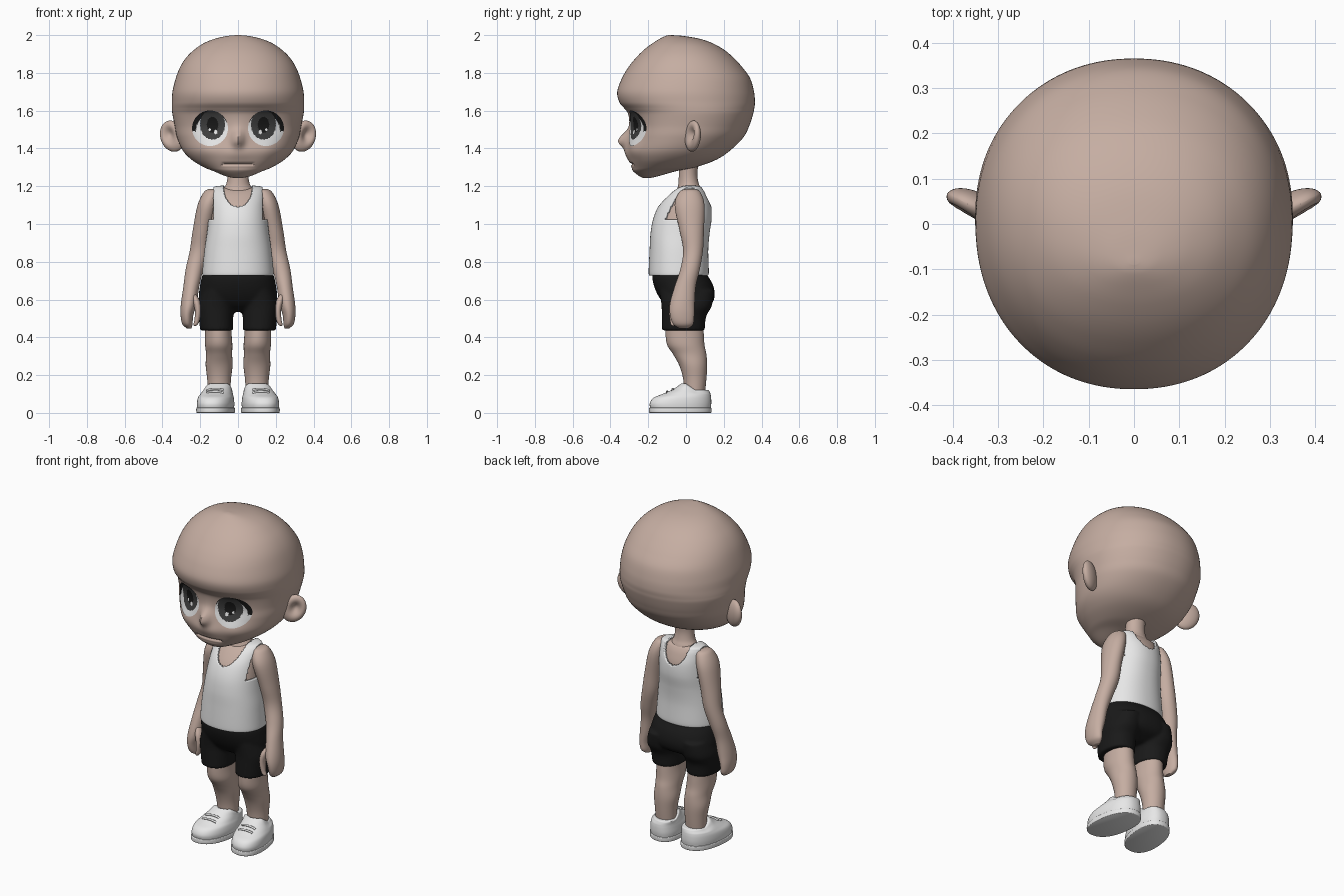
import bpy, bmesh
from math import sin, cos, pi, exp, radians
from mathutils import Matrix, Vector
from mathutils.bvhtree import BVHTree

if "Cube" in bpy.data.objects:
    bpy.data.objects.remove(bpy.data.objects["Cube"])


def material(name, r, g, b):
    m = bpy.data.materials.new(name)
    m.diffuse_color = (r, g, b, 1)
    m.use_nodes = True
    m.node_tree.nodes["Principled BSDF"].inputs["Base Color"].default_value = m.diffuse_color
    return m


SKIN = material("skin", 0.56, 0.42, 0.36)
WHITE = material("white", 0.80, 0.80, 0.80)
BLACK = material("black", 0.01, 0.01, 0.01)
IRIS = material("iris grey", 0.05, 0.05, 0.05)


def loft(bm, rows, n=2.0, sub=5, segs=48, s=1, fn=None):
    """Rows (z, centre x, half width, y front, y back) joined by a smooth closed skin."""
    secs = []
    for i in range(len(rows) - 1):
        p = [rows[max(0, min(len(rows) - 1, i + k))] for k in (-1, 0, 1, 2)]
        for j in range(sub + (i == len(rows) - 2)):
            t = j / sub
            secs.append([0.5 * (2 * b + (c - a) * t + (2 * a - 5 * b + 4 * c - d) * t * t
                                + (3 * b - a - 3 * c + d) * t ** 3) for a, b, c, d in zip(*p)])
    rings = []
    for z, cx, hw, yf, yb in secs:
        ring = []
        for k in range(segs):
            c, d = cos(2 * pi * k / segs), sin(2 * pi * k / segs)
            x = s * cx + hw * abs(c) ** (2 / n) * (1 if c > 0 else -1)
            y = (yf + yb) / 2 + (yb - yf) / 2 * abs(d) ** (2 / n) * (1 if d > 0 else -1)
            co = Vector((x, y, z))
            ring.append(bm.verts.new(fn(co) if fn else co))
        rings.append(ring)
    for a, b in zip(rings, rings[1:]):
        for k in range(segs):
            bm.faces.new((a[k], a[(k + 1) % segs], b[(k + 1) % segs], b[k]))
    bm.faces.new(rings[0][::-1])
    bm.faces.new(rings[-1])


def finish(name, bm, *mats, recalc=True):
    if recalc:
        bmesh.ops.recalc_face_normals(bm, faces=bm.faces)
    me = bpy.data.meshes.new(name)
    bm.to_mesh(me)
    for m in mats:
        me.materials.append(m)
    me.polygons.foreach_set("use_smooth", [True] * len(me.polygons))
    me.set_sharp_from_angle(angle=radians(55))
    ob = bpy.data.objects.new(name, me)
    bpy.context.collection.objects.link(ob)
    return ob


def bump(x, z, cx, cz, sx, sz):
    return exp(-((x - cx) / sx) ** 2 - ((z - cz) / sz) ** 2)


# Head with eye sockets, nose, muzzle and mouth crease
def face(co):
    if co.y < -0.08:
        x, z = co.x, co.z
        co.y += 0.018 * bump(abs(x), z, 0.145, 1.51, 0.09, 0.075)
        co.y -= 0.052 * bump(x, z, 0, 1.44, 0.028, 0.05 if z > 1.44 else 0.035)
        co.y -= 0.015 * bump(x, z, 0, 1.375, 0.08, 0.04)
        co.y -= 0.012 * bump(abs(x), z, 0.17, 1.39, 0.07, 0.05)
        if abs(x) < 0.085:
            co.y += 0.012 * bump(0, z, 0, 1.317, 1, 0.006)
    return co


HEAD = [(1.243, 0, .02, -.225, -.19), (1.255, 0, .07, -.25, -.14), (1.28, 0, .13, -.28, -.05),
        (1.30, 0, .18, -.288, .05), (1.34, 0, .245, -.30, .16), (1.39, 0, .293, -.308, .235),
        (1.46, 0, .323, -.306, .305), (1.52, 0, .335, -.30, .335), (1.58, 0, .347, -.306, .355),
        (1.61, 0, .35, -.325, .361), (1.645, 0, .35, -.353, .365), (1.70, 0, .347, -.364, .36),
        (1.77, 0, .33, -.34, .34), (1.83, 0, .307, -.305, .298), (1.88, 0, .275, -.265, .252),
        (1.92, 0, .235, -.225, .205), (1.955, 0, .185, -.18, .145), (1.98, 0, .125, -.14, .075),
        (1.995, 0, .06, -.11, -.01), (2.0, 0, .01, -.09, -.075)]
bm = bmesh.new()
loft(bm, HEAD, n=2.12, sub=8, segs=144, fn=face)
head_tree = BVHTree.FromBMesh(bm)
finish("head", bm, SKIN)


# Eyes: thin plates laid on the face, coloured by ellipses
def inside(x, z, cx, cz, rx, rz):
    return ((x - cx) / rx) ** 2 + ((z - cz) / rz) ** 2 < 1


def eye_colour(x, z):
    if inside(x, z, .118, 1.487, .009, .011) or inside(x, z, .15, 1.50, .006, .007):
        return 0
    if inside(x, z, .135, 1.525, .03, .042):
        return 1
    if inside(x, z, .135, 1.525, .066, .078):
        return 2
    if z > 1.49 and not inside(x, z, .135, 1.49, .088, .093):
        return 1
    return 0


for s, side in ((1, "left"), (-1, "right")):
    bm = bmesh.new()
    R, K = 26, 72
    grid = []
    for i in range(R + 1):
        ring = []
        for k in range(K):
            r, a = max(i, 0.05) / R, 2 * pi * k / K
            x, z = s * (0.148 + 0.095 * r * cos(a)), 1.507 + 0.094 * r * sin(a)
            hit = head_tree.ray_cast(Vector((x, -1, z)), Vector((0, 1, 0)))[0]
            ring.append(bm.verts.new((x, hit.y - 0.005, z)))
        grid.append(ring)
    for a, b in zip(grid, grid[1:]):
        for k in range(K):
            f = bm.faces.new((a[k], a[(k + 1) % K], b[(k + 1) % K], b[k]))
            c = f.calc_center_median()
            f.material_index = eye_colour(abs(c.x), c.z)
            f.normal_update()
            if f.normal.y > 0:
                f.normal_flip()
    finish(side + "_eye", bm, WHITE, BLACK, IRIS, recalc=False)

    # Ear: flattened ball with a hollow on the front
    bm = bmesh.new()
    bmesh.ops.create_uvsphere(bm, u_segments=40, v_segments=28, radius=1)
    turn = Matrix.Rotation(radians(25), 4, 'Z') @ Matrix.Rotation(radians(24), 4, 'Y')
    for v in bm.verts:
        p = Vector((v.co.x * .068, v.co.y * .034, v.co.z * .085))
        if p.y < 0:
            p.y += 0.036 * bump(p.x, p.z, .008, .012, .03, .04)
        p = turn @ p + Vector((.348, .036, 1.465))
        v.co = (s * p.x, p.y, p.z)
    finish(side + "_ear", bm, SKIN)

    # Arm with mitten hand, and thumb
    bm = bmesh.new()
    loft(bm, [(1.185, .132, .02, 0, .045), (1.17, .138, .042, -.035, .075), (1.1, .16, .054, -.06, .098),
              (.97, .187, .052, -.035, .095), (.86, .205, .05, -.015, .09), (.76, .23, .047, -.03, .073),
              (.67, .247, .042, -.06, .052), (.58, .26, .042, -.085, .046), (.52, .27, .034, -.085, .044),
              (.47, .268, .027, -.068, .038), (.447, .258, .012, -.035, .012)], s=s)
    finish(side + "_arm", bm, SKIN)
    bm = bmesh.new()
    loft(bm, [(.63, .235, .012, -.06, -.02), (.59, .22, .019, -.085, -.03), (.54, .212, .016, -.09, -.045),
              (.49, .217, .014, -.085, -.05), (.467, .225, .011, -.08, -.055), (.46, .228, .004, -.07, -.062)],
         segs=24, s=s)
    finish(side + "_thumb", bm, SKIN)

    # Leg
    bm = bmesh.new()
    loft(bm, [(.5, .105, .07, -.105, .09), (.42, .104, .07, -.108, .094), (.36, .102, .072, -.1, .098),
              (.31, .1, .069, -.068, .108), (.25, .1, .071, -.035, .112), (.18, .1, .063, -.015, .108),
              (.1, .1, .058, -.008, .1)], s=s)
    finish(side + "_leg", bm, SKIN)

    # Shoe: toes turned out, heel collar lower than the tongue
    def shoe_shape(co, s=s):
        if co.z > .1:
            co.z -= (co.z - .1) * .6 * max(0, min(1, co.y / .05))
        co.x -= s * .12 * co.y
        return co

    bm = bmesh.new()
    loft(bm, [(.02, .115, .094, -.188, .13), (.05, .115, .096, -.192, .134), (.08, .115, .092, -.172, .133),
              (.1, .113, .084, -.125, .13), (.125, .108, .074, -.07, .126), (.148, .104, .067, -.035, .12),
              (.155, .102, .056, -.025, .105)], n=2.3, segs=64, s=s, fn=shoe_shape)
    shoe_tree = BVHTree.FromBMesh(bm)
    finish(side + "_shoe", bm, WHITE)
    bm = bmesh.new()
    loft(bm, [(0, .115, .096, -.19, .13), (.004, .115, .099, -.195, .135), (.024, .115, .099, -.195, .136),
              (.028, .115, .095, -.19, .131)], n=2.3, segs=64, s=s, fn=shoe_shape)
    finish(side + "_sole", bm, WHITE)

    # Laces across the instep
    for i, y in enumerate((-.10, -.07)):
        cu = bpy.data.curves.new("lace", 'CURVE')
        cu.dimensions, cu.bevel_depth, cu.bevel_resolution = '3D', .006, 2
        sp = cu.splines.new('POLY')
        sp.points.add(8)
        for k, pt in enumerate(sp.points):
            x = s * .122 + .045 * (k / 4 - 1)
            hit = shoe_tree.ray_cast(Vector((x, y, 1)), Vector((0, 0, -1)))[0]
            pt.co = (x, y, hit.z + .002, 1)
        cu.materials.append(WHITE)
        ob = bpy.data.objects.new(f"{side}_lace_{i + 1}", cu)
        bpy.context.collection.objects.link(ob)

# Neck and upper body skin
TORSO = [(.73, 0, .183, -.19, .112), (.745, 0, .186, -.195, .118), (.86, 0, .175, -.19, .115),
         (.95, 0, .162, -.185, .122), (1.03, 0, .153, -.17, .133), (1.1, 0, .146, -.14, .13),
         (1.15, 0, .142, -.10, .115), (1.18, 0, .136, -.065, .10), (1.195, 0, .122, -.035, .085),
         (1.203, 0, .06, -.005, .055)]
bm = bmesh.new()
loft(bm, [(z - .006, 0, w - .012, f + .012, b - .012) for z, _, w, f, b in TORSO[2:]], n=2.2, segs=64)
finish("upper_body", bm, SKIN)
bm = bmesh.new()
loft(bm, [(1.15, 0, .10, -.06, .09), (1.19, 0, .075, -.045, .078), (1.22, 0, .06, -.04, .066),
          (1.27, 0, .055, -.038, .06), (1.34, 0, .06, -.04, .07)])
finish("neck", bm, SKIN)

# Tank top: same form, with hem, neck and arm openings cut away
bm = bmesh.new()
loft(bm, TORSO, n=2.2, sub=10, segs=160)
cut = []
for f in bm.faces:
    c = f.calc_center_median()
    neck = abs(c.x) < .077 and c.z > 1.195 - .105 * (1 - (c.x / .077) ** 2) ** 0.5
    arm = c.z > 1.02 and abs(c.x) > .128
    if neck or arm or len(f.verts) > 4:
        cut.append(f)
bmesh.ops.delete(bm, geom=cut, context='FACES')
shirt = finish("tank_top", bm, WHITE)
mod = shirt.modifiers.new("thickness", 'SOLIDIFY')
mod.thickness, mod.offset = .014, -0.6

# Shorts: hips and two legs fused and softened
bm = bmesh.new()
loft(bm, [(.76, 0, .165, -.16, .095), (.73, 0, .188, -.178, .112), (.68, 0, .2, -.172, .142),
          (.62, 0, .207, -.147, .152), (.57, 0, .19, -.11, .13), (.535, 0, .12, -.06, .06)], n=2.3)
for s in (1, -1):
    loft(bm, [(.65, .105, .09, -.14, .148), (.57, .118, .098, -.13, .138), (.51, .117, .092, -.128, .107),
              (.436, .113, .087, -.127, .099)], s=s, n=2.2)
shorts = finish("shorts", bm, BLACK)
mod = shorts.modifiers.new("fuse", 'REMESH')
mod.mode, mod.voxel_size, mod.use_smooth_shade = 'VOXEL', .009, True
mod = shorts.modifiers.new("soften", 'SMOOTH')
mod.factor, mod.iterations = .5, 5
